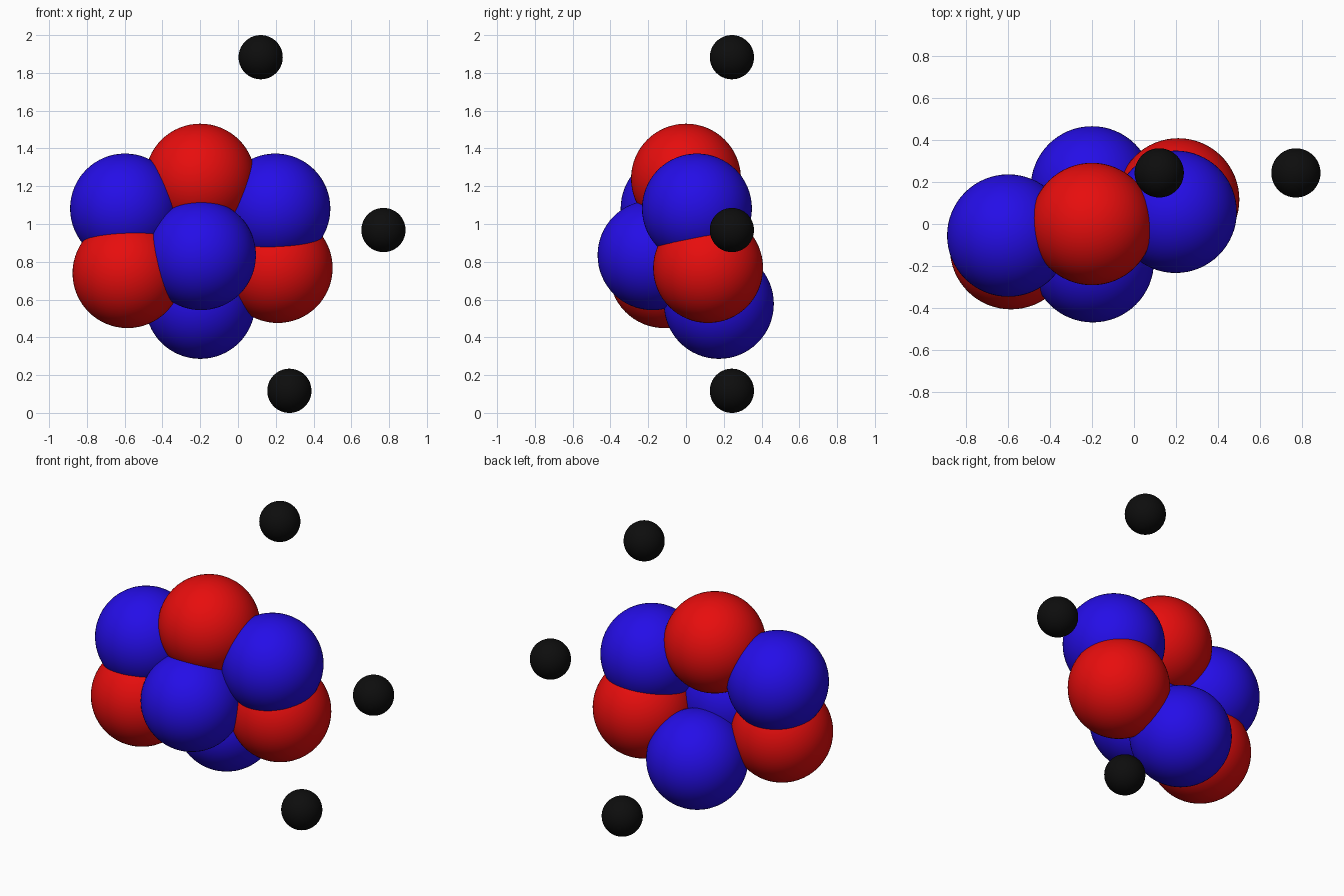
import bpy

if "Cube" in bpy.data.objects:
    bpy.data.objects.remove(bpy.data.objects["Cube"])


def make_material(name, rgb):
    mat = bpy.data.materials.new(name)
    mat.diffuse_color = (*rgb, 1.0)
    mat.use_nodes = True
    mat.node_tree.nodes["Principled BSDF"].inputs["Base Color"].default_value = mat.diffuse_color
    return mat


RED = make_material("red", (0.80, 0.004, 0.004))
BLUE = make_material("blue", (0.018, 0.004, 0.80))
BLACK = make_material("black", (0.004, 0.004, 0.004))


def ball(name, centre, radius, mat):
    bpy.ops.mesh.primitive_uv_sphere_add(segments=64, ring_count=32,
                                         radius=radius, location=centre)
    obj = bpy.context.object
    obj.name = name
    obj.data.materials.append(mat)
    bpy.ops.object.shade_smooth()


# Overlapping balls of the nucleus
NUCLEON_R = 0.291
protons = [(-0.20, 0.0, 1.24), (-0.585, -0.115, 0.74), (0.21, 0.117, 0.767)]
neutrons = [(-0.598, -0.055, 1.082), (0.198, 0.058, 1.082),
            (-0.196, -0.177, 0.835), (-0.20, 0.174, 0.577)]
for i, c in enumerate(protons):
    ball(f"proton_{i + 1}", c, NUCLEON_R, RED)
for i, c in enumerate(neutrons):
    ball(f"neutron_{i + 1}", c, NUCLEON_R, BLUE)

# Small balls floating around the nucleus
ELECTRON_R = 0.117
electrons = [(0.12, 0.243, 1.883), (0.77, 0.243, 0.968), (0.272, 0.243, 0.117)]
for i, c in enumerate(electrons):
    ball(f"electron_{i + 1}", c, ELECTRON_R, BLACK)
